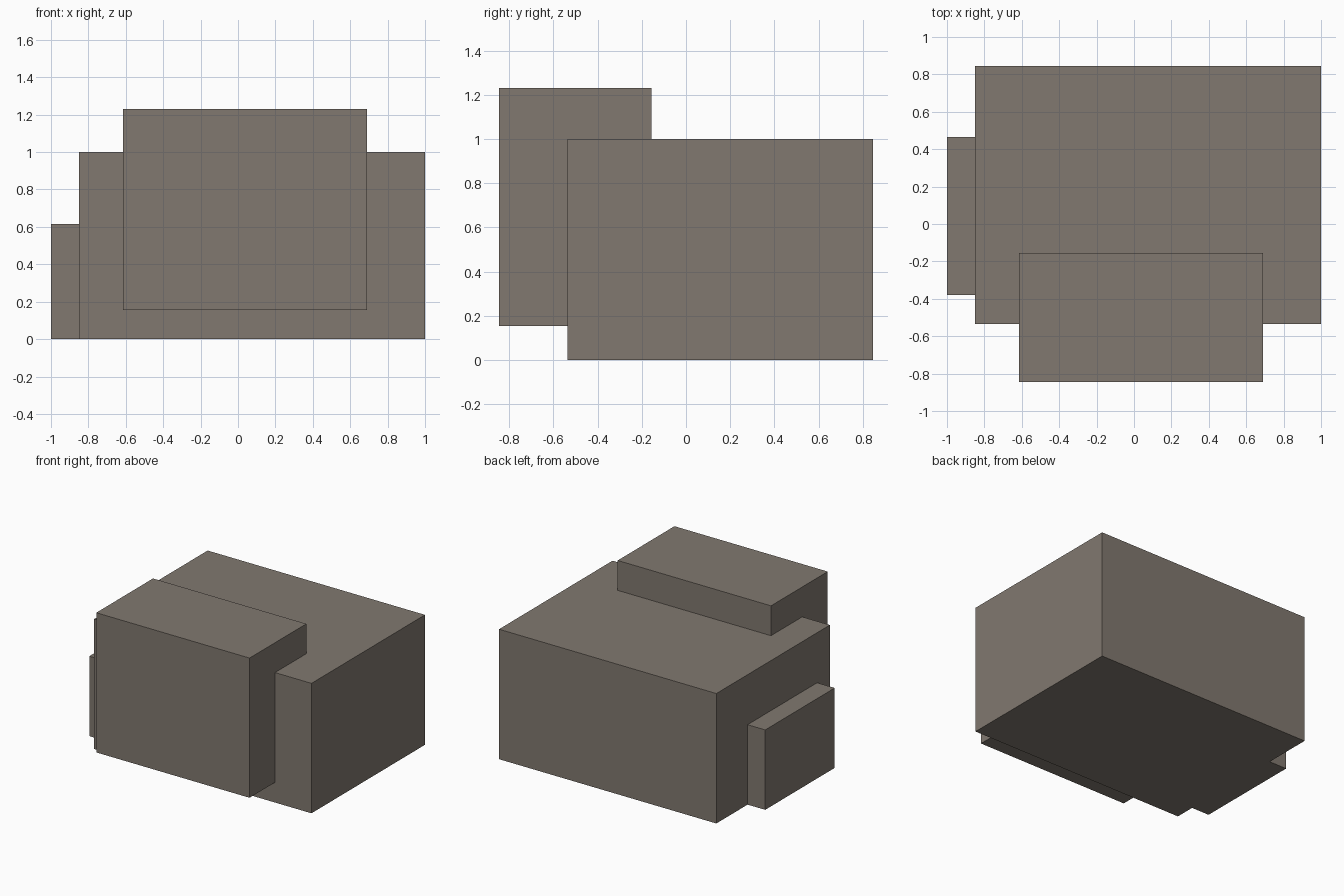
import bpy
import bmesh
from mathutils import Vector

if "Cube" in bpy.data.objects:
    bpy.data.objects.remove(bpy.data.objects["Cube"])

# One warm grey for the whole model
mat = bpy.data.materials.new("warm_grey")
mat.diffuse_color = (0.22, 0.19, 0.16, 1.0)
mat.use_nodes = True
mat.node_tree.nodes["Principled BSDF"].inputs["Base Color"].default_value = mat.diffuse_color


def box(name, lo, hi):
    """Axis-aligned box between two corners."""
    lo, hi = Vector(lo), Vector(hi)
    bm = bmesh.new()
    bmesh.ops.create_cube(bm, size=1.0)
    bmesh.ops.scale(bm, vec=hi - lo, verts=bm.verts)
    mesh = bpy.data.meshes.new(name)
    bm.to_mesh(mesh)
    bm.free()
    mesh.materials.append(mat)
    obj = bpy.data.objects.new(name, mesh)
    obj.location = (lo + hi) / 2
    bpy.context.collection.objects.link(obj)
    return obj


# Main block
box("main_block", (-0.85, -0.535, 0.0), (1.0, 0.845, 1.0))
# Raised block overhanging the front
box("front_block", (-0.615, -0.845, 0.155), (0.69, -0.155, 1.23))
# Low block on the left side
box("side_block", (-1.0, -0.38, 0.0), (-0.85, 0.465, 0.615))
